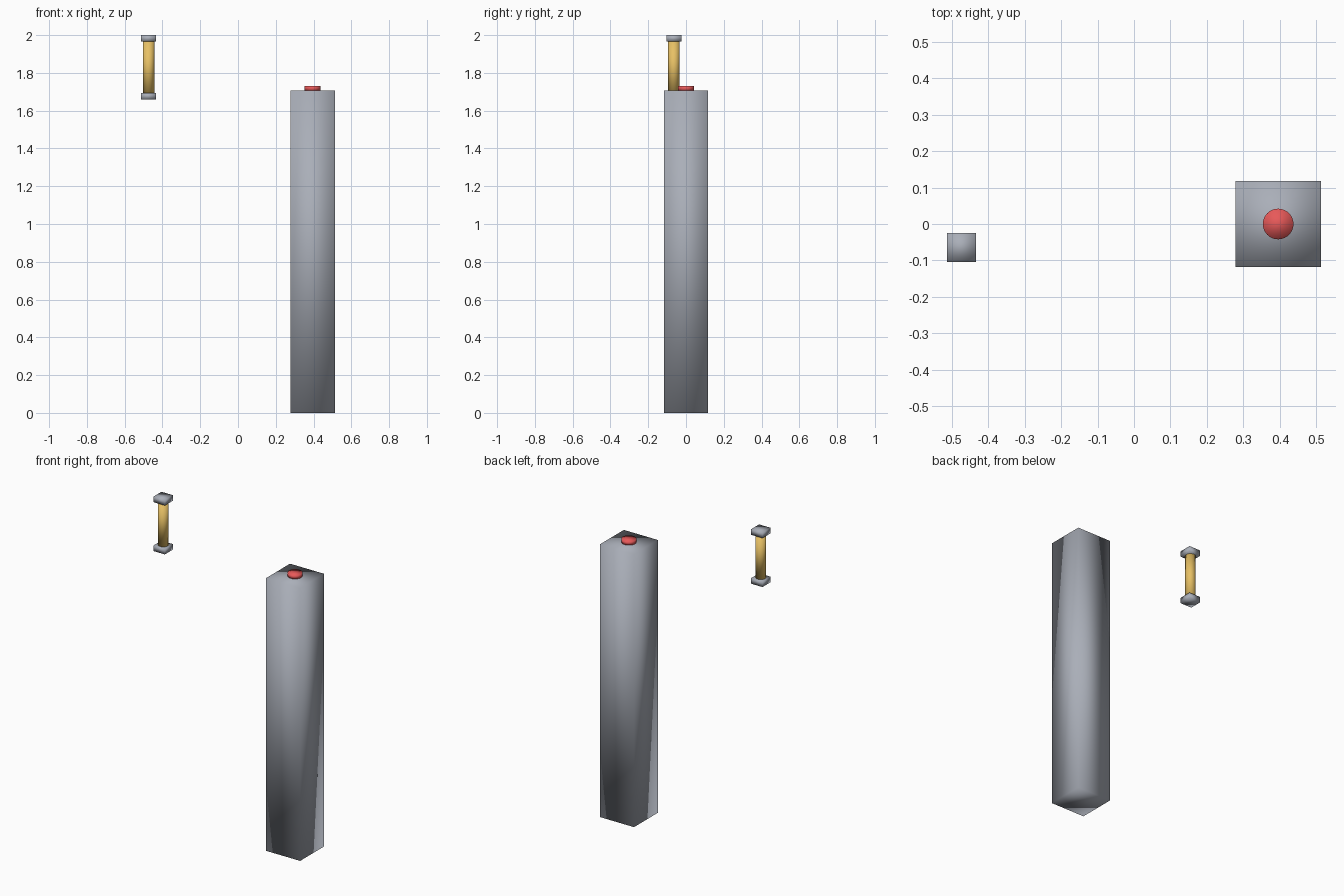
import bpy

if "Cube" in bpy.data.objects:
    bpy.data.objects.remove(bpy.data.objects["Cube"])

STEEL = (0.40, 0.425, 0.48, 1)
RED = (0.8, 0.1, 0.1, 1)
BRASS = (0.8, 0.53, 0.13, 1)


def finish(name, color):
    ob = bpy.context.object
    ob.name = name
    bpy.ops.object.shade_smooth()
    mat = bpy.data.materials.new(name + "_paint")
    mat.diffuse_color = color
    mat.use_nodes = True
    mat.node_tree.nodes["Principled BSDF"].inputs["Base Color"].default_value = mat.diffuse_color
    ob.data.materials.append(mat)
    return ob


def box(name, x, y, z0, z1, width):
    bpy.ops.mesh.primitive_cube_add(size=1, location=(x, y, (z0 + z1) / 2))
    bpy.context.object.scale = (width, width, z1 - z0)
    bpy.ops.object.transform_apply(location=False, rotation=False, scale=True)
    return finish(name, STEEL)


def cylinder(name, x, y, z0, z1, radius, color):
    bpy.ops.mesh.primitive_cylinder_add(
        vertices=32, radius=radius, depth=z1 - z0, location=(x, y, (z0 + z1) / 2))
    return finish(name, color)


# Tall square pedestal with a red push button on top
PX, PY = 0.395, 0.0
box("pedestal", PX, PY, 0, 1.707, 0.235)
cylinder("push_button", PX, PY, 1.705, 1.73, 0.042, RED)

# Floating tube with square end caps
TX, TY = -0.473, -0.064
cylinder("tube", TX, TY, 1.692, 1.966, 0.030, BRASS)
box("tube_cap_lower", TX, TY, 1.659, 1.694, 0.079)
box("tube_cap_upper", TX, TY, 1.965, 2.0, 0.079)
